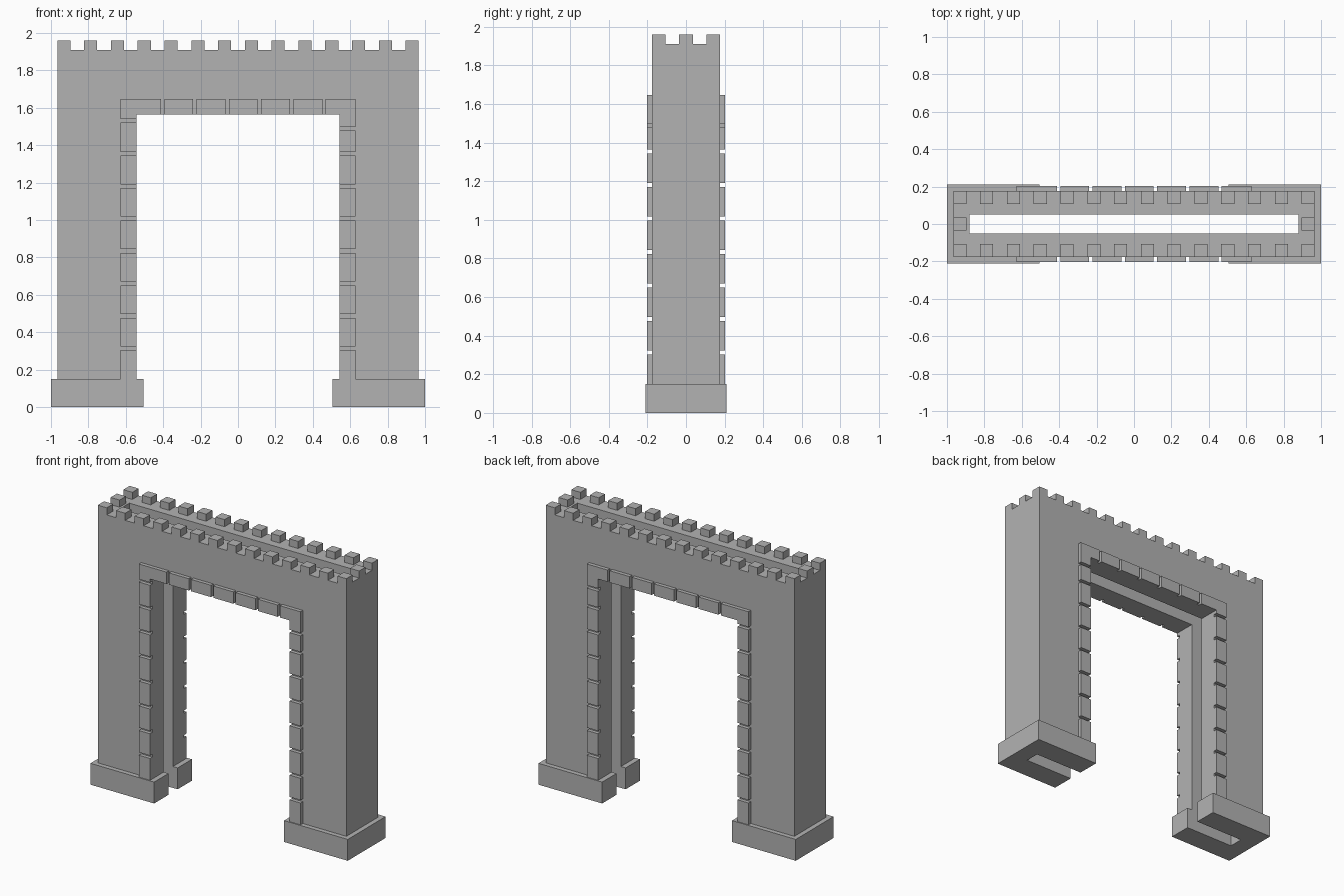
import bpy, bmesh
from mathutils import Vector

if "Cube" in bpy.data.objects:
    bpy.data.objects.remove(bpy.data.objects["Cube"])

stone_grey = bpy.data.materials.new("stone grey")
stone_grey.diffuse_color = (0.45, 0.45, 0.45, 1)
stone_grey.use_nodes = True
stone_grey.node_tree.nodes["Principled BSDF"].inputs["Base Color"].default_value = stone_grey.diffuse_color

WX, WY = 0.966, 0.177          # wall half length, half thickness
OX, OZ = 0.542, 1.564          # opening half width, height
SX, SZ, SY = 0.628, 1.647, 0.203   # outer edge and face of the trim stones
SLOT_X, SLOT_Y = 0.88, 0.051   # slot running through the wall
BASE_Z, TOP_Z, MERLON_Z = 0.15, 1.91, 1.96


def prism(bm, points, axis, lo, hi):
    """Extrude an outline along y (points are x,z) or z (points are x,y)."""
    def at(p, d):
        return (p[0], d, p[1]) if axis == 'y' else (p[0], p[1], d)
    face = bm.faces.new([bm.verts.new(at(p, lo)) for p in points])
    top = bmesh.ops.extrude_face_region(bm, geom=[face])['geom']
    verts = [v for v in top if isinstance(v, bmesh.types.BMVert)]
    move = Vector(at((0, 0), hi - lo))
    bmesh.ops.translate(bm, verts=verts, vec=move)


def box(bm, x0, x1, y0, y1, z0, z1):
    prism(bm, [(x0, y0), (x1, y0), (x1, y1), (x0, y1)], 'z', z0, z1)


def finish(bm, name):
    bmesh.ops.recalc_face_normals(bm, faces=bm.faces)
    mesh = bpy.data.meshes.new(name)
    bm.to_mesh(mesh)
    bm.free()
    mesh.materials.append(stone_grey)
    obj = bpy.data.objects.new(name, mesh)
    bpy.context.collection.objects.link(obj)
    return obj


# Gate wall: arch outline with a slot cut down through it
bm = bmesh.new()
prism(bm, [(-WX, BASE_Z), (-OX, BASE_Z), (-OX, OZ), (OX, OZ), (OX, BASE_Z),
           (WX, BASE_Z), (WX, TOP_Z), (-WX, TOP_Z)], 'y', -WY, WY)
wall = finish(bm, "gate_wall")
bm = bmesh.new()
box(bm, -SLOT_X, SLOT_X, -SLOT_Y, SLOT_Y, 0, 2.2)
cutter = finish(bm, "slot_cutter")
cutter.hide_render = True
cutter.hide_viewport = True
cut = wall.modifiers.new("slot", 'BOOLEAN')
cut.operation, cut.object, cut.solver = 'DIFFERENCE', cutter, 'EXACT'

# Footings: U-shaped plan, open towards the gateway
for name, s in (("left_footing", -1), ("right_footing", 1)):
    bm = bmesh.new()
    plan = [(0.505, -0.21), (1, -0.21), (1, 0.21), (0.505, 0.21),
            (0.505, SLOT_Y), (SLOT_X, SLOT_Y), (SLOT_X, -SLOT_Y), (0.505, -SLOT_Y)]
    prism(bm, [(s * x, y) for x, y in plan], 'z', 0, BASE_Z)
    finish(bm, name)

# Battlements: 14 along each face, one in the middle of each end
M = 0.07
bm = bmesh.new()
for i in range(14):
    x = -WX + i * (2 * WX - M) / 13
    box(bm, x, x + M, -WY, -WY + M, TOP_Z, MERLON_Z)
    box(bm, x, x + M, WY - M, WY, TOP_Z, MERLON_Z)
for x in (-WX, WX - M):
    box(bm, x, x + M, -M / 2, M / 2, TOP_Z, MERLON_Z)
finish(bm, "battlements")

# Trim stones around the opening, front and back
PITCH, GAP = 0.1735, 0.02
for name, y0, y1 in (("front_trim_stones", -SY, -WY), ("back_trim_stones", WY, SY)):
    bm = bmesh.new()
    for s, corner_z, corner_x in ((-1, 1.54, 0.413), (1, 1.498, 0.468)):
        for i in range(8):
            z0 = BASE_Z + i * PITCH
            z1 = z0 + PITCH - GAP if i < 7 else corner_z - GAP
            xs = sorted((s * OX, s * SX))
            box(bm, *xs, y0, y1, z0, z1)
        # L-shaped corner stone
        corner = [(OX, corner_z), (SX, corner_z), (SX, SZ),
                  (corner_x, SZ), (corner_x, OZ), (OX, OZ)]
        prism(bm, [(s * x, z) for x, z in corner], 'y', y0, y1)
    for i in range(5):
        x = -0.394 + i * 0.1727
        box(bm, x, x + 0.154, y0, y1, OZ, SZ)
    finish(bm, name)
